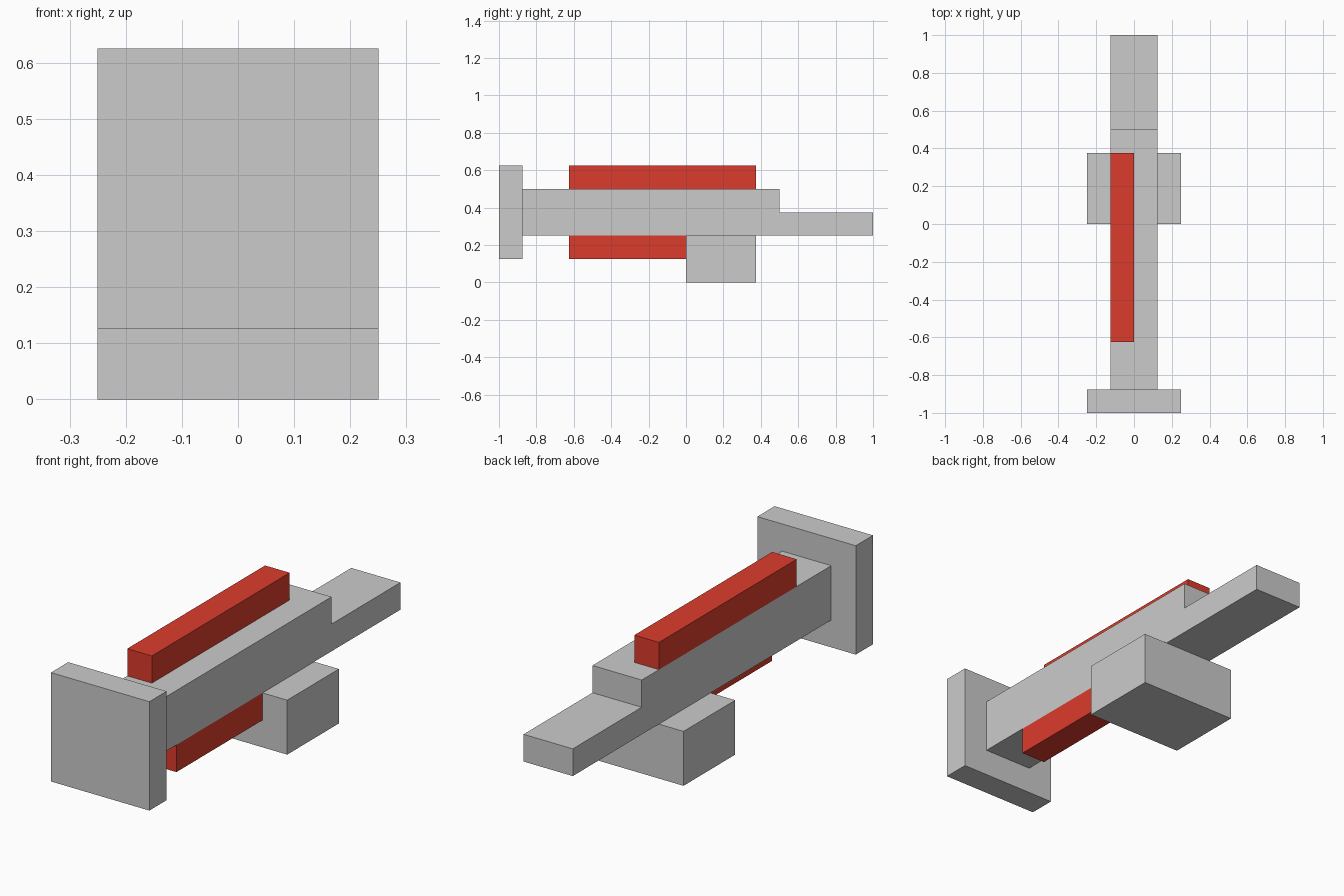
import bpy, bmesh

if "Cube" in bpy.data.objects:
    bpy.data.objects.remove(bpy.data.objects["Cube"])


def extrude_profile(name, profile, x0, x1, material=None):
    """Extrude a (y, z) side profile from x0 to x1."""
    bm = bmesh.new()
    face = bm.faces.new([bm.verts.new((x0, y, z)) for y, z in profile])
    ext = bmesh.ops.extrude_face_region(bm, geom=[face])
    verts = [g for g in ext["geom"] if isinstance(g, bmesh.types.BMVert)]
    bmesh.ops.translate(bm, verts=verts, vec=(x1 - x0, 0, 0))
    bmesh.ops.recalc_face_normals(bm, faces=bm.faces)
    mesh = bpy.data.meshes.new(name)
    bm.to_mesh(mesh)
    bm.free()
    obj = bpy.data.objects.new(name, mesh)
    bpy.context.collection.objects.link(obj)
    if material:
        mesh.materials.append(material)
    return obj


def box(name, x, y, z, material=None):
    profile = [(y[0], z[0]), (y[1], z[0]), (y[1], z[1]), (y[0], z[1])]
    return extrude_profile(name, profile, *x, material)


red = bpy.data.materials.new("red")
red.diffuse_color = (0.72, 0.045, 0.025, 1)
red.use_nodes = True
red.node_tree.nodes["Principled BSDF"].inputs["Base Color"].default_value = red.diffuse_color

# Square plate at the front and the neck behind it
box("front_plate", (-0.25, 0.25), (-1, -0.875), (0.125, 0.625))
box("neck", (-0.125, 0.125), (-0.875, -0.5), (0.25, 0.5))

# Main beam, stepping down to a thin tail
extrude_profile("main_beam", [(-0.5, 0.25), (1, 0.25), (1, 0.375),
                              (0.5, 0.375), (0.5, 0.5), (-0.5, 0.5)],
                -0.125, 0.125)

# Wide foot under the beam
box("foot", (-0.25, 0.25), (0, 0.375), (0, 0.25))

# Red rails: left half on top, right half underneath
box("upper_rail", (-0.125, 0), (-0.625, 0.375), (0.5, 0.625), red)
box("lower_rail", (0, 0.125), (-0.625, 0), (0.125, 0.25), red)
